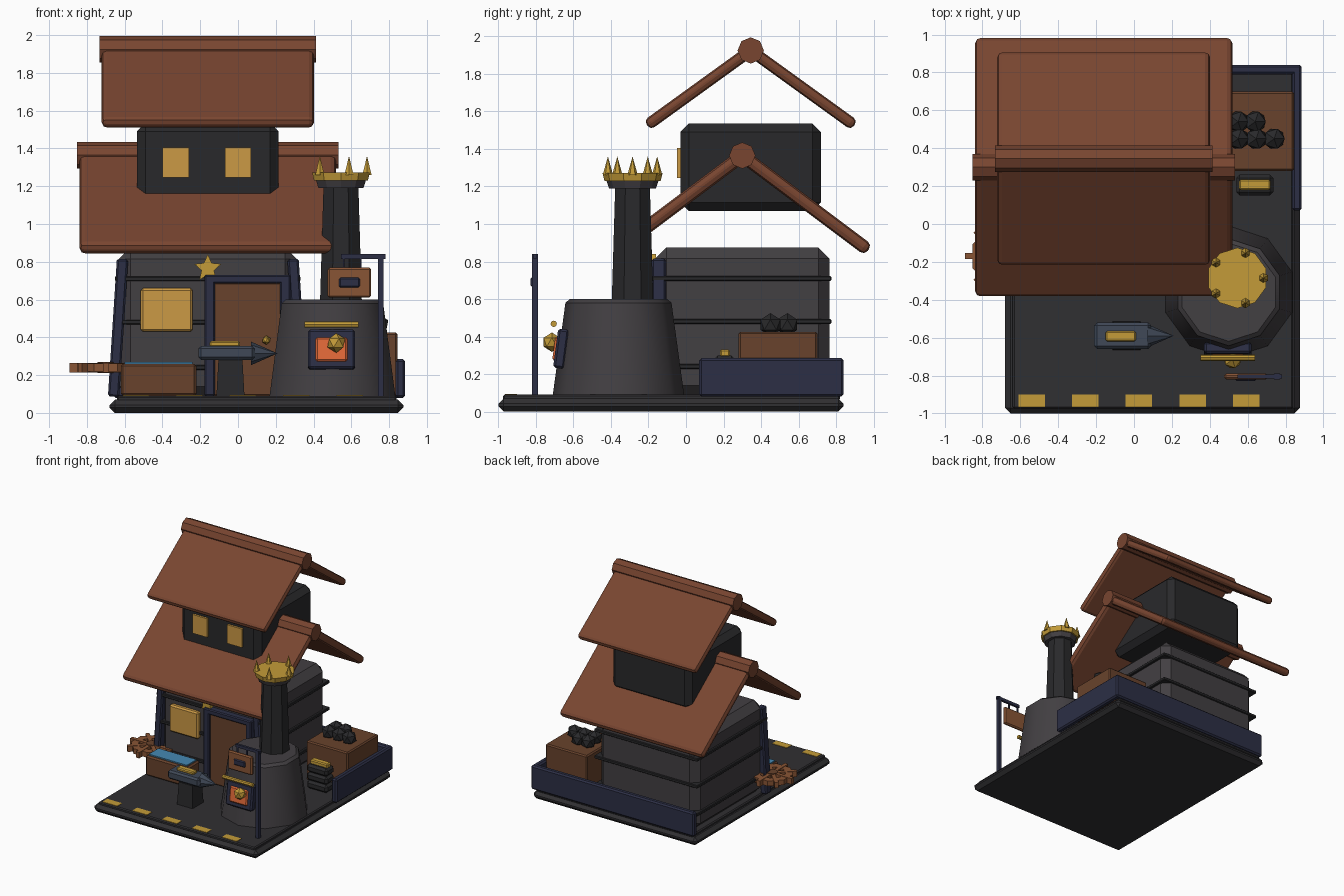
import bpy, bmesh
from math import sin, cos, pi, atan2, hypot, radians
from mathutils import Matrix, Vector, Euler

if "Cube" in bpy.data.objects:
    bpy.data.objects.remove(bpy.data.objects["Cube"])

def mat(name, r, g, b):
    m = bpy.data.materials.new(name)
    m.diffuse_color = (r, g, b, 1)
    m.use_nodes = True
    m.node_tree.nodes["Principled BSDF"].inputs["Base Color"].default_value = m.diffuse_color
    return m

ROOF = mat("roof_brown", .19, .06, .03)
WOOD = mat("wood", .14, .055, .025)
ORANGE = mat("warm_wood", .25, .09, .035)
STONE = mat("stone", .055, .05, .055)
DARK = mat("dark", .022, .022, .024)
BASE = mat("base", .03, .029, .032)
NAVY = mat("navy", .025, .028, .06)
STEEL = mat("steel", .05, .065, .095)
GOLD = mat("gold", .55, .33, .04)
GLASS = mat("lit_glass", .60, .32, .06)
WATER = mat("water", .06, .25, .45)
FIRE = mat("fire", .75, .14, .04)

def finish(name, bm, m, smooth=False):
    bmesh.ops.recalc_face_normals(bm, faces=bm.faces[:])
    me = bpy.data.meshes.new(name)
    bm.to_mesh(me)
    bm.free()
    ob = bpy.data.objects.new(name, me)
    bpy.context.collection.objects.link(ob)
    me.materials.append(m)
    if smooth:
        bpy.ops.object.select_all(action='DESELECT')
        ob.select_set(True)
        bpy.context.view_layer.objects.active = ob
        bpy.ops.object.shade_smooth_by_angle(angle=radians(40))
    return ob

def block(name, c, s, m, bevel=0, rot=(0, 0, 0), seg=1):
    """Box by centre and size, optionally bevelled and rotated."""
    bm = bmesh.new()
    bmesh.ops.create_cube(bm, size=1)
    bmesh.ops.scale(bm, vec=s, verts=bm.verts[:])
    if bevel:
        bmesh.ops.bevel(bm, geom=bm.edges[:], offset=bevel, segments=seg,
                        profile=.5, affect='EDGES')
    bm.transform(Matrix.Translation(c) @ Euler(rot).to_matrix().to_4x4())
    return finish(name, bm, m)

def span(name, x, y, z, m, bevel=0, seg=1):
    """Box by its extents on each axis."""
    return block(name, [(a[0] + a[1]) / 2 for a in (x, y, z)],
                 [a[1] - a[0] for a in (x, y, z)], m, bevel, seg=seg)

def cone(name, p, q, r1, r2, m, n=8, turn=0, bevel=0, smooth=False):
    """Cylinder or cone from point p to point q."""
    p, q = Vector(p), Vector(q)
    d = q - p
    bm = bmesh.new()
    bmesh.ops.create_cone(bm, cap_ends=True, segments=n, radius1=r1, radius2=r2, depth=d.length)
    if bevel:
        top = [e for e in bm.edges if all(v.co.z > 0 for v in e.verts)]
        bmesh.ops.bevel(bm, geom=top, offset=bevel, segments=1, affect='EDGES')
    bm.transform(Matrix.Translation((p + q) / 2) @ Vector((0, 0, 1)).rotation_difference(d).to_matrix().to_4x4()
                 @ Matrix.Rotation(turn, 4, 'Z'))
    return finish(name, bm, m, smooth)

def ball(name, c, r, m, sub=1):
    bm = bmesh.new()
    bmesh.ops.create_icosphere(bm, subdivisions=sub, radius=r, matrix=Matrix.Translation(c))
    return finish(name, bm, m)

# base plate with hazard stripes
span("base_plate", (-.68, .875), (-1, .84), (0, .07), BASE, .028)
span("yard_floor", (-.64, .84), (-.975, .82), (.06, .09), BASE, .008)
for i in range(5):
    x = -.54 + i * .283
    span("floor_stripe", (x - .07, x + .07), (-.965, -.9), (.08, .094), GOLD)

# house body, bands and leaning front posts
CX = -.16
span("house_body", (CX - .47, CX + .47), (-.165, .765), (.08, .875), STONE, .06)
for z in (.24, .48, .71):
    span("wall_band", (CX - .49, CX + .49), (-.18, .775), (z - .013, z + .013), DARK, .005)
for s in (-1, 1):
    block("corner_post", (CX + s * .475, -.145, .45), (.06, .075, .73), NAVY, .01, (0, -s * .065, 0))

# upper storey
span("upper_storey", (CX - .375, CX + .375), (-.03, .72), (1.07, 1.535), DARK, .045)
for x in (-.33, 0):
    span("upper_window", (x - .07, x + .07), (-.048, -.02), (1.245, 1.405), GLASS)

# gabled roofs: two slabs and a ridge log each
def gable(name, y, z, dy, dz, half, t):
    for s in (-1, 1):
        block(name + "_slab", (CX, y + s * dy / 2, z - dz / 2), (2 * half, hypot(dy, dz) + .03, t),
              ROOF, t * .42, (-s * atan2(dz, dy), 0, 0), 2)
    cone(name + "_ridge", (CX - half - .012, y, z), (CX + half + .012, y, z), .07, .07, ROOF, 8)

gable("lower_roof", .3, 1.365, .66, .495, .68, .07)
gable("upper_roof", .345, 1.925, .54, .39, .562, .062)

# front window, door and star
span("front_window", (-.515, -.24), (-.2, -.15), (.43, .66), GLASS, .012)
span("door", (-.13, .23), (-.2, -.15), (.09, .69), WOOD, .008)
for x in (-.15, .25):
    span("door_jamb", (x - .028, x + .028), (-.22, -.15), (.09, .73), NAVY, .008)
span("door_lintel", (-.178, .278), (-.22, -.15), (.685, .73), NAVY, .008)
ball("door_knob", (.15, -.22, .385), .024, GOLD)
bm = bmesh.new()
ring = [bm.verts.new((CX + r * sin(a), -.2, .765 + r * cos(a)))
        for a, r in ((i * pi / 5, .035 if i % 2 else .075) for i in range(10))]
face = bm.faces.new(ring)
ext = bmesh.ops.extrude_face_region(bm, geom=[face])
bmesh.ops.translate(bm, vec=(0, .04, 0), verts=[v for v in ext["geom"] if isinstance(v, bmesh.types.BMVert)])
finish("door_star", bm, GOLD)

# water trough
span("trough", (-.62, -.22), (-.37, -.2), (.09, .26), WOOD, .012)
span("trough_water", (-.6, -.24), (-.35, -.22), (.25, .27), WATER)

# flat wooden wheel with spokes
WC = Vector((-.7, -.17, .24))
bm = bmesh.new()
rings = [[bm.verts.new(WC + Vector((r * cos(i * pi / 4 + pi / 8), r * sin(i * pi / 4 + pi / 8), z)))
          for i in range(8)] for r, z in ((.165, -.022), (.165, .022), (.105, .022), (.105, -.022))]
for k in range(4):
    a, b = rings[k], rings[(k + 1) % 4]
    for i in range(8):
        j = (i + 1) % 8
        bm.faces.new((a[i], a[j], b[j], b[i]))
finish("wheel_rim", bm, ORANGE)
for i in range(4):
    block("wheel_spoke", WC, (.385, .032, .05), ORANGE, 0, (0, 0, i * pi / 4))
cone("wheel_hub", WC - Vector((0, 0, .03)), WC + Vector((0, 0, .03)), .045, .045, WOOD, 8)

# furnace and its fire door
cone("furnace", (.5, -.36, .09), (.5, -.36, .6), .35, .28, STONE, 10, 0, .02, True)
tilt = (-.13, 0, 0)
block("furnace_door", (.495, -.665, .335), (.25, .06, .21), NAVY, .012, tilt)
block("furnace_fire", (.495, -.69, .335), (.17, .03, .13), FIRE, .01, tilt)
ball("furnace_gem", (.52, -.715, .37), .052, GOLD)
cone("furnace_bar", (.352, -.705, .468), (.638, -.705, .468), .017, .017, GOLD)

# chimney with crown
C = Vector((.545, -.285, 0))
up = lambda z: C + Vector((0, 0, z))
cone("chimney", up(.58), up(1.2), .12, .1, DARK, 8, pi / 8)
cone("chimney_collar", up(1.19), up(1.235), .125, .14, STONE, 10)
cone("crown_band", up(1.23), up(1.272), .15, .16, GOLD, 10)
for i in range(5):
    d = Vector((cos(i * 2 * pi / 5), sin(i * 2 * pi / 5), 0)) * .138
    cone("crown_spike", up(1.26) + d, up(1.36) + d, .028, 0, GOLD, 6)

# hanging sign
span("sign_pole", (.74, .77), (-.82, -.79), (.08, .84), NAVY)
span("sign_arm", (.545, .78), (-.815, -.795), (.815, .84), NAVY)
for x in (.56, .65):
    span("sign_hanger", (x - .005, x + .005), (-.81, -.8), (.76, .82), NAVY)
span("sign_board", (.475, .705), (-.82, -.79), (.61, .77), ORANGE, .01)
span("sign_emblem", (.53, .65), (-.828, -.8), (.66, .72), NAVY, .012)

# anvil on its stump
cone("anvil_stump", (-.04, -.59, .09), (-.04, -.59, .28), .105, .09, DARK, 4, pi / 4)
span("anvil_body", (-.21, .09), (-.66, -.52), (.28, .355), STEEL, .015)
cone("anvil_horn", (.07, -.59, .315), (.21, -.59, .315), .062, 0, STEEL, 8)
span("hot_ingot", (-.15, .01), (-.62, -.565), (.35, .38), GOLD, .008)

# low yard walls
span("right_wall", (.835, .885), (.07, .84), (.08, .285), NAVY, .012)
span("back_wall", (-.66, .885), (.79, .84), (.08, .285), NAVY, .012)

# coal crate
span("coal_crate", (.45, .845), (.28, .7), (.09, .425), WOOD, .01)
for x, y in ((.55, .54), (.64, .54), (.55, .45), (.645, .45), (.74, .45)):
    ball("coal_lump", (x, y, .463), .062, DARK)

# stack of bars with gold on top
for i in range(3):
    z = .125 + i * .07
    span("metal_bar", (.54, .735), (.15, .26), (z - .034, z + .034), DARK, .018)
span("gold_bar", (.555, .72), (.18, .235), (.29, .33), GOLD, .008)
